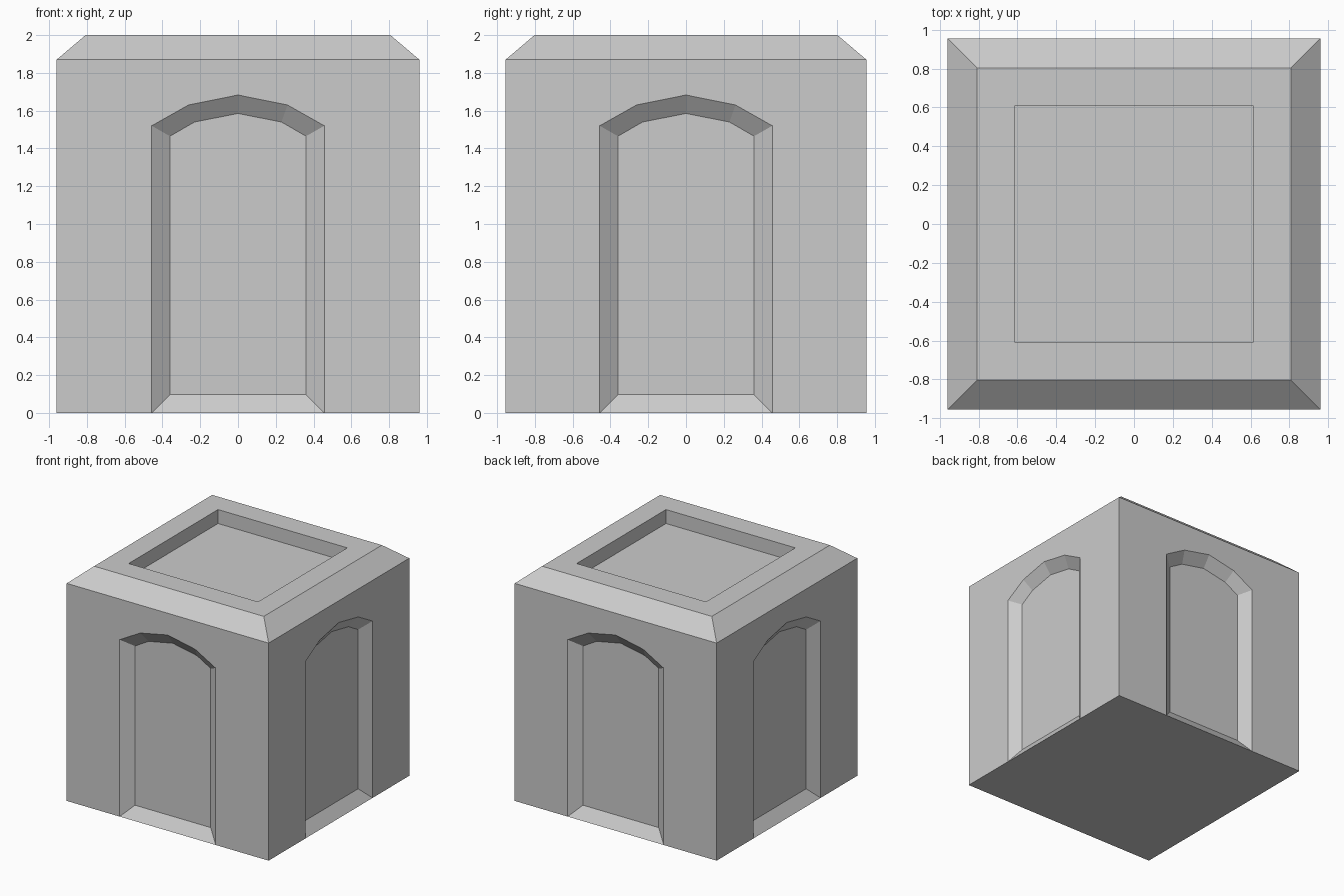
import bpy, bmesh
from math import pi
from mathutils import Matrix

if "Cube" in bpy.data.objects:
    bpy.data.objects.remove(bpy.data.objects["Cube"])

HX, HY = 0.96, 0.955        # half width and half depth of the block
EAVE, TOP = 1.87, 2.0       # start of the chamfer, top of the block
NICHE_DEPTH = 0.07

bm = bmesh.new()


def mirrored(half):
    """Complete a left-half arch outline (last point on the centre line)."""
    return half + [(-x, z) for x, z in reversed(half[:-1])]


OUTER = mirrored([(-0.457, 0), (-0.457, 1.52), (-0.262, 1.63), (0, 1.683)])
INNER = mirrored([(-0.36, 0.097), (-0.36, 1.465), (-0.23, 1.54), (0, 1.585)])


def wall(half, dist, turn):
    """One wall with an arched, splayed blind niche."""
    rot = Matrix.Rotation(turn * pi / 2, 4, 'Z')

    def verts(points, y):
        return [bm.verts.new(rot @ Matrix.Translation((x, y, z)).translation)
                for x, z in points]

    outer = verts(OUTER, -dist)
    inner = verts(INNER, -dist + NICHE_DEPTH)
    left = verts([(-half, EAVE), (-half, 0)], -dist)
    right = verts([(half, 0), (half, EAVE)], -dist)
    bm.faces.new(left + outer + right)
    bm.faces.new(inner)
    for i in range(len(outer)):
        j = (i + 1) % len(outer)
        bm.faces.new((outer[i], outer[j], inner[j], inner[i]))


# four walls
for turn in range(4):
    wall(*((HX, HY) if turn % 2 == 0 else (HY, HX)), turn)

# chamfer, top rim and sunken top panel
rings = [[bm.verts.new((sx * x, sy * y, z))
          for sx, sy in ((-1, -1), (1, -1), (1, 1), (-1, 1))]
         for x, y, z in ((HX, HY, EAVE), (0.807, 0.802, TOP),
                         (0.615, 0.607, TOP), (0.615, 0.607, 1.88))]
for a, b in zip(rings, rings[1:]):
    for i in range(4):
        j = (i + 1) % 4
        bm.faces.new((a[i], a[j], b[j], b[i]))
bm.faces.new(rings[-1])

# join the parts and close the underside
bmesh.ops.remove_doubles(bm, verts=bm.verts[:], dist=0.0005)
bmesh.ops.holes_fill(bm, edges=[e for e in bm.edges if e.is_boundary], sides=0)
bmesh.ops.recalc_face_normals(bm, faces=bm.faces[:])

mesh = bpy.data.meshes.new("pedestal_block")
bm.to_mesh(mesh)
bm.free()
bpy.context.collection.objects.link(bpy.data.objects.new("pedestal_block", mesh))
